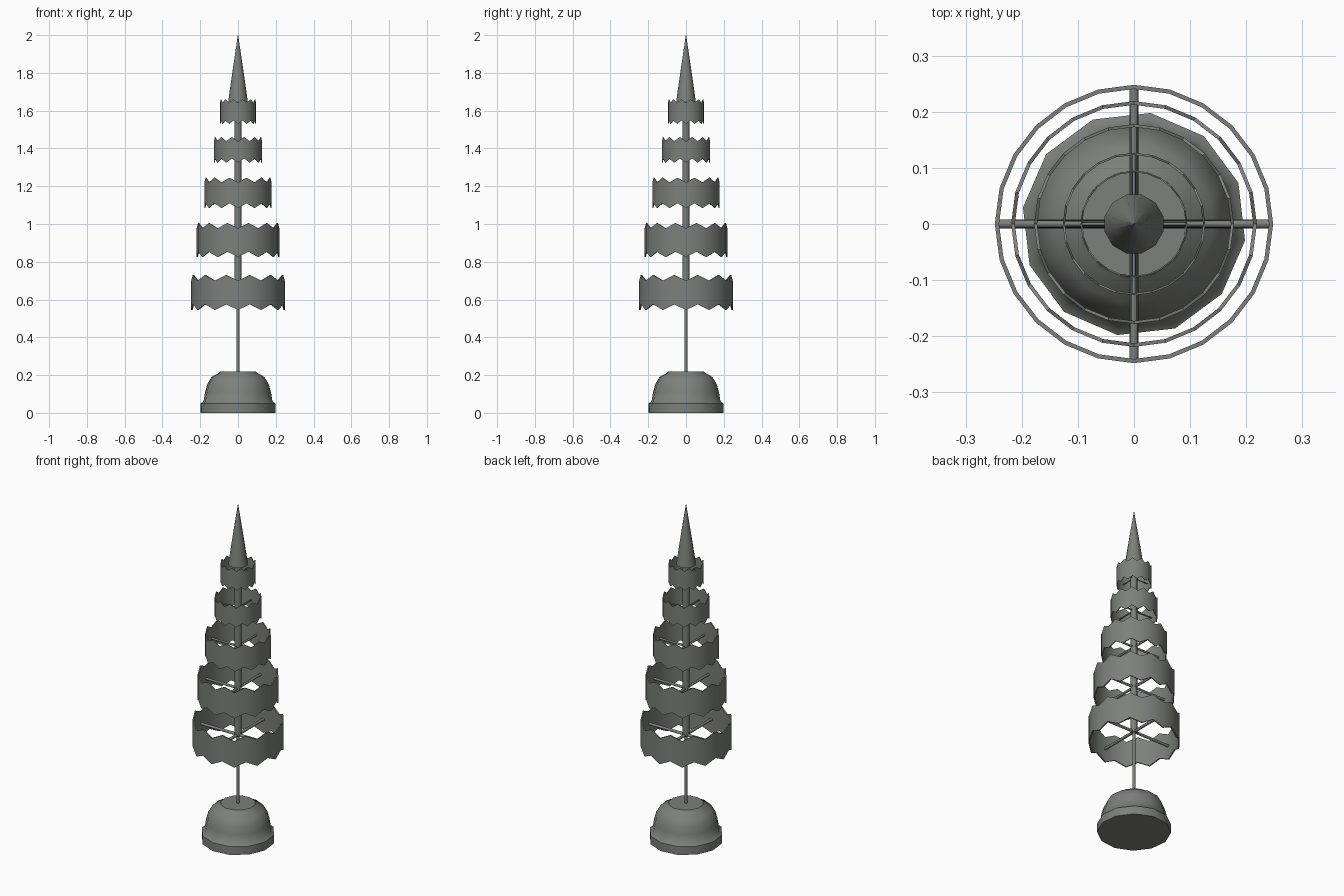
import bpy, bmesh, math
from mathutils import Matrix

if "Cube" in bpy.data.objects:
    bpy.data.objects.remove(bpy.data.objects["Cube"])

mat = bpy.data.materials.new("dark_grey_metal")
mat.diffuse_color = (0.205, 0.215, 0.2, 1)
mat.use_nodes = True
mat.node_tree.nodes["Principled BSDF"].inputs["Base Color"].default_value = mat.diffuse_color


def finish(name, bm, angle=50):
    bmesh.ops.recalc_face_normals(bm, faces=bm.faces)
    me = bpy.data.meshes.new(name)
    bm.to_mesh(me)
    bm.free()
    me.materials.append(mat)
    ob = bpy.data.objects.new(name, me)
    bpy.context.collection.objects.link(ob)
    bpy.ops.object.select_all(action='DESELECT')
    ob.select_set(True)
    bpy.context.view_layer.objects.active = ob
    bpy.ops.object.shade_smooth_by_angle(angle=math.radians(angle))
    return ob


def lathe(name, profile, sides, offset=0.0, angle=50):
    """Closed solid of revolution from (radius, z) pairs."""
    bm = bmesh.new()
    loops = []
    for r, z in profile:
        loops.append([bm.verts.new((r * math.cos(offset + 2 * math.pi * i / sides),
                                    r * math.sin(offset + 2 * math.pi * i / sides), z))
                      for i in range(sides)])
    for a, b in zip(loops, loops[1:]):
        for i in range(sides):
            j = (i + 1) % sides
            bm.faces.new((a[i], a[j], b[j], b[i]))
    bm.faces.new(loops[0][::-1])
    bm.faces.new(loops[-1])
    return finish(name, bm, angle)


def zigzag_ring(name, r, z0, z1, amp):
    """Thin band whose upper and lower edges zigzag in parallel, 12 teeth."""
    n = 24
    t = 0.03 * r
    bm = bmesh.new()
    cols = []
    for i in range(n):
        a = 2 * math.pi * i / n
        dz = amp if i % 2 else 0
        cols.append([bm.verts.new((rad * math.cos(a), rad * math.sin(a), z + dz))
                     for rad, z in ((r, z0), (r, z1 - amp), (r - t, z1 - amp), (r - t, z0))])
    for i in range(n):
        a, b = cols[i], cols[(i + 1) % n]
        for k in range(4):
            m = (k + 1) % 4
            bm.faces.new((a[k], b[k], b[m], a[m]))
    return finish(name, bm)


def cross_arms(name, r, z, rad):
    """Two crossed rods holding a ring."""
    bm = bmesh.new()
    for rot in (Matrix.Rotation(math.pi / 2, 4, 'X'), Matrix.Rotation(math.pi / 2, 4, 'Y')):
        bmesh.ops.create_cone(bm, cap_ends=True, segments=10, radius1=rad, radius2=rad,
                              depth=2 * r, matrix=Matrix.Translation((0, 0, z)) @ rot)
    return finish(name, bm)


# Domed foot
lathe("base", [(0.2, 0), (0.2, 0.05), (0.185, 0.06), (0.176, 0.11), (0.165, 0.15),
               (0.142, 0.19), (0.1, 0.213), (0.095, 0.22)], 12, math.radians(21.5))

# Thin lower pole and thicker upper pole
lathe("lower_pole", [(0.008, 0.2), (0.008, 0.65)], 12)
lathe("upper_pole", [(0.018, 0.62), (0.018, 1.66)], 12)

# Zigzag rings with cross arms, from bottom to top
rings = [(0.248, 0.545, 0.73, 0.03), (0.219, 0.825, 1.005, 0.028),
         (0.178, 1.085, 1.245, 0.025), (0.127, 1.325, 1.46, 0.022),
         (0.095, 1.53, 1.66, 0.018)]
for i, (r, z0, z1, amp) in enumerate(rings):
    zigzag_ring(f"ring_{i + 1}", r, z0, z1, amp)
    cross_arms(f"ring_arms_{i + 1}", r * 0.985, (z0 + z1) / 2 - 0.01, 0.033 * r)

# Pointed tip
lathe("spire", [(0.054, 1.645), (0.036, 1.77), (0.001, 2.0)], 12, math.radians(15))
